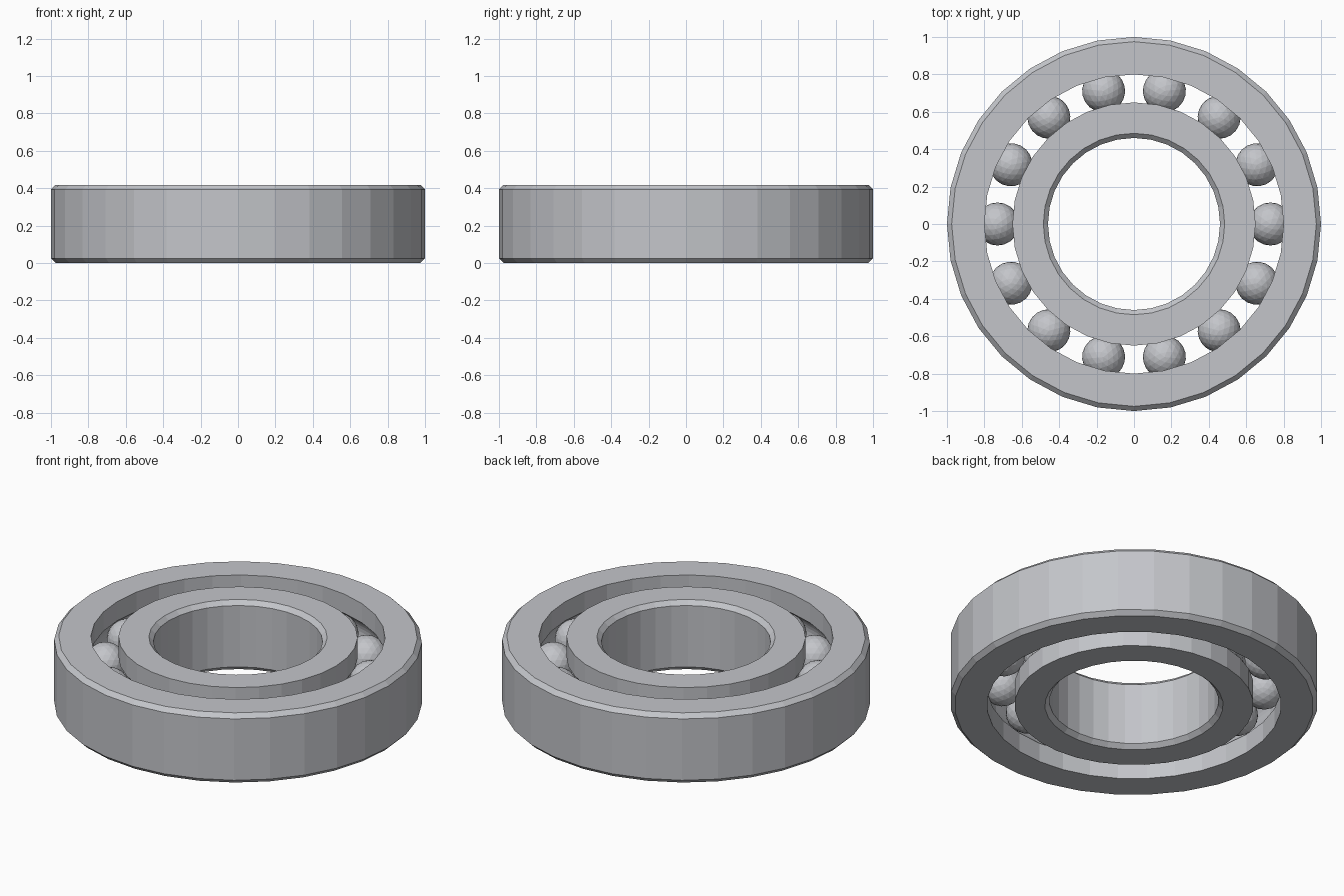
import bpy
import bmesh
from math import sin, cos, pi, tau, asin

if "Cube" in bpy.data.objects:
    bpy.data.objects.remove(bpy.data.objects["Cube"], do_unlink=True)

HEIGHT = 0.418
MID = HEIGHT / 2
CHAMFER = 0.025
SIDES = 32
PITCH_RADIUS = 0.73
BALL_RADIUS = 0.115
BALL_COUNT = 14

# Single steel colour for the whole bearing
steel = bpy.data.materials.new("steel grey")
steel.use_nodes = True
steel.diffuse_color = (0.55, 0.56, 0.59, 1)
steel.node_tree.nodes["Principled BSDF"].inputs["Base Color"].default_value = steel.diffuse_color


def add_object(name, bm):
    mesh = bpy.data.meshes.new(name)
    bm.to_mesh(mesh)
    bm.free()
    mesh.materials.append(steel)
    obj = bpy.data.objects.new(name, mesh)
    bpy.context.collection.objects.link(obj)
    return obj


def groove(wall_radius, steps=10):
    """Raceway arc, bottom to top, cut into the wall facing the balls."""
    side = 1 if wall_radius > PITCH_RADIUS else -1
    radius = BALL_RADIUS + 0.002
    reach = pi / 2 - asin(abs(wall_radius - PITCH_RADIUS) / radius)
    angles = [reach * (2 * i / steps - 1) for i in range(steps + 1)]
    return [(PITCH_RADIUS + side * radius * cos(a), MID + radius * sin(a)) for a in angles]


def add_ring(name, plain, wall):
    """Revolve a section: chamfered plain side, grooved wall side."""
    shift = CHAMFER if wall > plain else -CHAMFER
    section = [(plain + shift, HEIGHT), (plain, HEIGHT - CHAMFER),
               (plain, CHAMFER), (plain + shift, 0), (wall, 0)]
    section += groove(wall) + [(wall, HEIGHT)]
    bm = bmesh.new()
    loops = []
    for i in range(SIDES):
        a = tau * i / SIDES
        loops.append([bm.verts.new((r * cos(a), r * sin(a), z)) for r, z in section])
    for i, here in enumerate(loops):
        there = loops[(i + 1) % SIDES]
        for j in range(len(section)):
            k = (j + 1) % len(section)
            bm.faces.new((here[j], there[j], there[k], here[k]))
    bmesh.ops.recalc_face_normals(bm, faces=bm.faces)
    return add_object(name, bm)


# Inner and outer races
add_ring("outer_ring", 1.0, 0.80)
add_ring("inner_ring", 0.46, 0.65)

# Evenly spaced balls sharing one mesh
bm = bmesh.new()
bmesh.ops.create_icosphere(bm, subdivisions=3, radius=BALL_RADIUS)
first = add_object("ball_1", bm)
for i in range(BALL_COUNT):
    ball = first if i == 0 else bpy.data.objects.new(f"ball_{i + 1}", first.data)
    if i:
        bpy.context.collection.objects.link(ball)
    a = tau * i / BALL_COUNT
    ball.location = (PITCH_RADIUS * cos(a), PITCH_RADIUS * sin(a), MID)
    ball.rotation_euler.z = a
